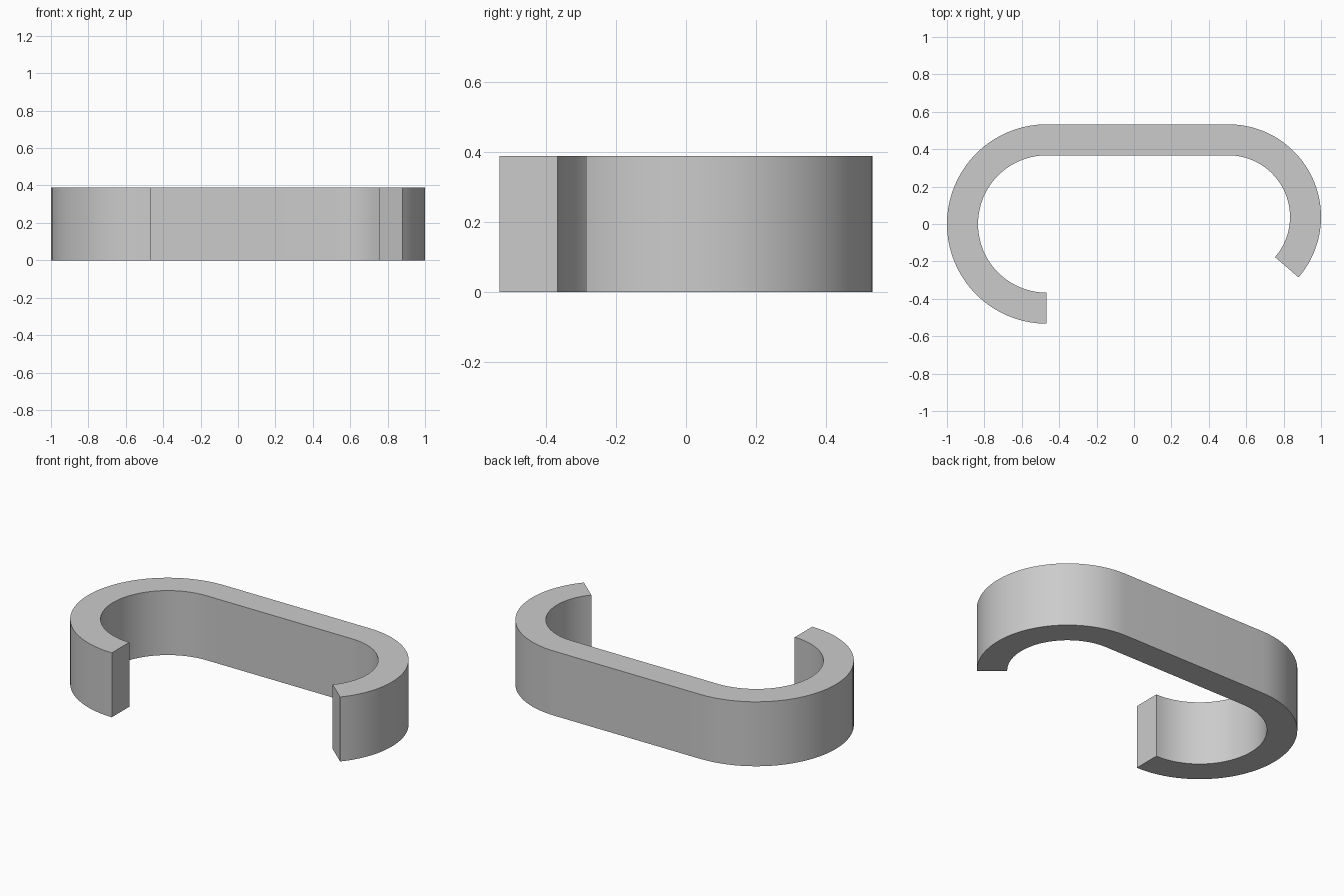
import bpy
import bmesh
from math import cos, sin, radians

cube = bpy.data.objects.get("Cube")
if cube:
    bpy.data.objects.remove(cube, do_unlink=True)

HEIGHT = 0.388
THICK = 0.166
STEPS = 40


def arc(cx, cy, r, start, end):
    """Points along an arc, angles in degrees."""
    angles = [radians(start + (end - start) * i / STEPS) for i in range(STEPS + 1)]
    return [(cx + r * cos(a), cy + r * sin(a)) for a in angles]


def hook_path(inset):
    """Half circle on the right, straight back, shorter arc on the left."""
    return (arc(-0.467, 0, 0.533 - inset, 270, 90)
            + arc(0.505, 0.038, 0.495 - inset, 90, -40.8))


# Open hook: a flat strip between outer and inner outlines, extruded upwards
bm = bmesh.new()
outer, inner = [[bm.verts.new((x, y, 0)) for x, y in hook_path(d)] for d in (0, THICK)]
for i in range(len(outer) - 1):
    bm.faces.new((outer[i], outer[i + 1], inner[i + 1], inner[i]))
result = bmesh.ops.extrude_face_region(bm, geom=bm.faces[:])
top = [g for g in result["geom"] if isinstance(g, bmesh.types.BMVert)]
bmesh.ops.translate(bm, verts=top, vec=(0, 0, HEIGHT))
bmesh.ops.recalc_face_normals(bm, faces=bm.faces[:])

mesh = bpy.data.meshes.new("hook_clip")
bm.to_mesh(mesh)
bm.free()
hook = bpy.data.objects.new("hook_clip", mesh)
bpy.context.collection.objects.link(hook)

# Plain grey material
grey = bpy.data.materials.new("light_grey")
grey.use_nodes = True
colour = (0.6, 0.6, 0.6, 1)
grey.diffuse_color = colour
grey.node_tree.nodes["Principled BSDF"].inputs["Base Color"].default_value = colour
mesh.materials.append(grey)

# Smooth curved walls, sharp rims and ends
bpy.context.view_layer.objects.active = hook
hook.select_set(True)
bpy.ops.object.shade_smooth_by_angle(angle=radians(30))
